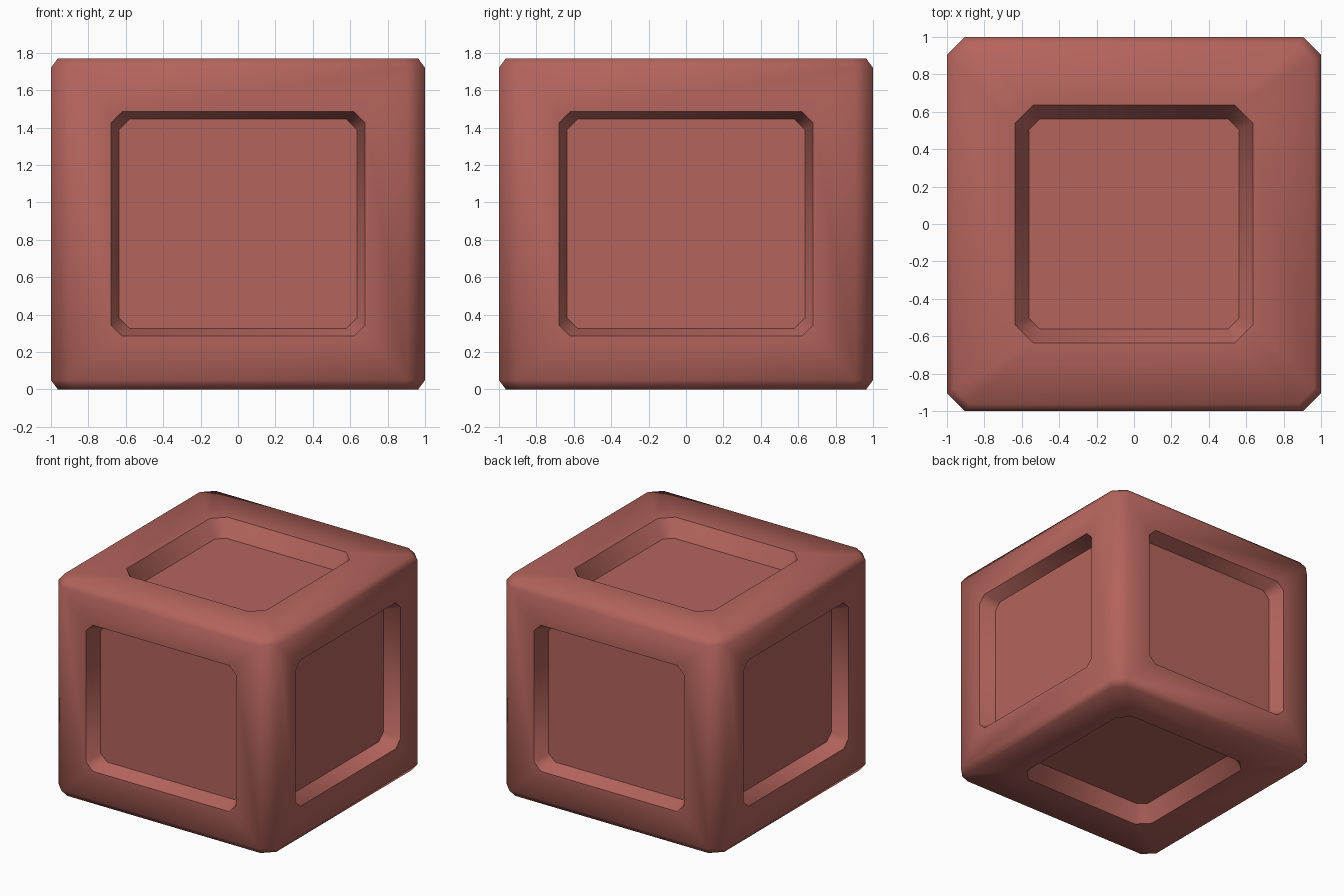
import bpy, bmesh, math
from mathutils import Vector, Matrix

if "Cube" in bpy.data.objects:
    bpy.data.objects.remove(bpy.data.objects["Cube"])

H = 1.77            # total height
CUT = 0.095         # chamfer of the upright edges
INX, INZ = 0.037, 0.05   # chamfer of the top and bottom rims


def octagon(hx, hy, c):
    """Corner-cut rectangle, counter-clockwise, two points per corner."""
    return [(hx, -hy + c), (hx, hy - c), (hx - c, hy), (-hx + c, hy),
            (-hx, hy - c), (-hx, -hy + c), (-hx + c, -hy), (hx - c, -hy)]


bm = bmesh.new()


def ring(points, mat):
    return [bm.verts.new(mat @ Vector((p[0], p[1], p[2] if len(p) > 2 else 0))) for p in points]


def bridge(a, b):
    for i in range(len(a)):
        j = (i + 1) % len(a)
        bm.faces.new((a[i], a[j], b[j], b[i]))


def recess(outer_pts, inner_pts, depth, mat):
    """Sloped pocket; returns the rim ring."""
    rim = ring(outer_pts, mat)
    floor = ring([(x, y, -depth) for x, y in inner_pts], mat)
    bridge(rim, floor)
    bm.faces.new(floor)
    return rim


# Body rings from bottom to top
I = Matrix.Identity(4)
wide, narrow = octagon(1, 1, CUT), octagon(1 - INX, 1 - INX, 0.085)
levels = [ring([(x, y, z) for x, y in pts], I) for pts, z in
          ((narrow, 0), (wide, INZ), (wide, H - INZ), (narrow, H))]
bridge(levels[0], levels[1])
bridge(levels[2], levels[3])
lo, hi = levels[1], levels[2]

# Top and bottom panels with pockets
for lvl, mat in ((levels[3], Matrix.Translation((0, 0, H))),
                 (levels[0], Matrix.Rotation(math.pi, 4, 'X'))):
    rim = recess(octagon(0.635, 0.635, 0.095), octagon(0.562, 0.562, 0.06), 0.135, mat)
    if lvl is levels[0]:      # flipped pocket: match the ring order
        rim = [min(rim, key=lambda r: (r.co - v.co).length) for v in lvl]
    bridge(lvl, rim)

# Upright sides with pockets, and the upright corner chamfers
for k in range(4):
    a, b = 2 * k, 2 * k + 1
    mat = (Matrix.Rotation(k * math.pi / 2, 4, 'Z') @ Matrix.Translation((1, 0, H / 2))
           @ Matrix(((0, 0, 1, 0), (1, 0, 0, 0), (0, 1, 0, 0), (0, 0, 0, 1))))
    rim = recess(octagon(0.68, 0.6, 0.06), octagon(0.637, 0.56, 0.058), 0.125, mat)
    corners = [lo[b], hi[b], hi[a], lo[a]]
    for i in range(4):
        p, q = rim[2 * i], rim[2 * i + 1]
        nxt = rim[(2 * i + 2) % 8]
        bm.faces.new((corners[i], q, p))
        bm.faces.new((corners[i], corners[(i + 1) % 4], nxt, q))
    c = (b + 1) % 8
    bm.faces.new((lo[b], lo[c], hi[c], hi[b]))

bmesh.ops.recalc_face_normals(bm, faces=bm.faces[:])
mesh = bpy.data.meshes.new("panelled_block")
bm.to_mesh(mesh)
bm.free()
block = bpy.data.objects.new("panelled_block", mesh)
bpy.context.collection.objects.link(block)

# Single brick red colour
red = bpy.data.materials.new("brick_red")
red.diffuse_color = (0.456, 0.127, 0.107, 1)
red.use_nodes = True
red.node_tree.nodes["Principled BSDF"].inputs["Base Color"].default_value = red.diffuse_color
mesh.materials.append(red)

# Smooth over the chamfers, crisp at pockets and at top and bottom rims
bpy.context.view_layer.objects.active = block
block.select_set(True)
bpy.ops.object.shade_smooth_by_angle(angle=math.radians(50))
